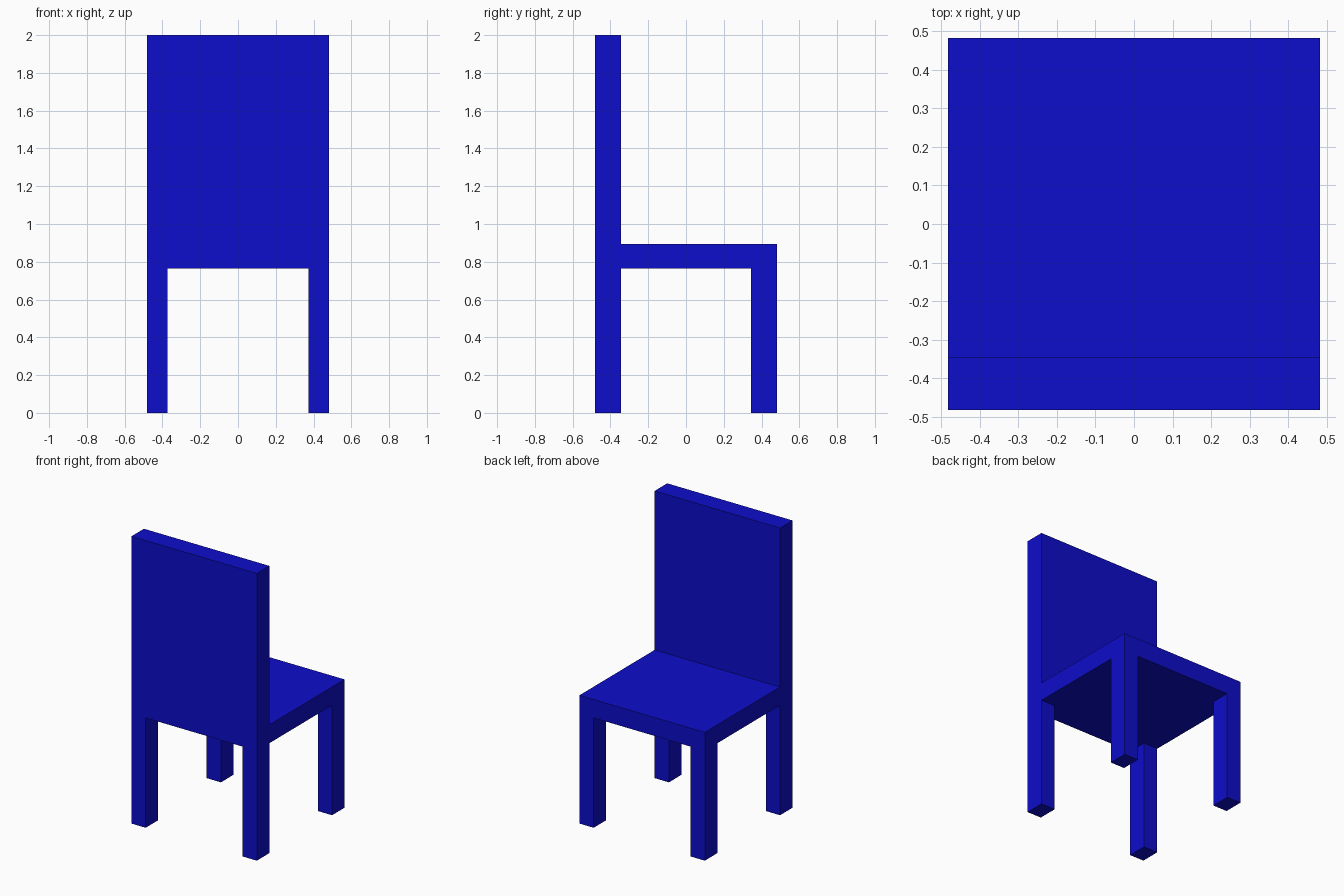
import bpy

if "Cube" in bpy.data.objects:
    bpy.data.objects.remove(bpy.data.objects["Cube"])

HALF = 0.483          # half width and half depth of the chair
LEG_X, LEG_Y = 0.11, 0.138
SEAT_BOTTOM, SEAT_TOP, HEIGHT = 0.765, 0.893, 2.0
BACK_FACE = -HALF + LEG_Y

blue = bpy.data.materials.new("blue_paint")
blue.diffuse_color = (0.004, 0.004, 0.6, 1)
blue.use_nodes = True
blue.node_tree.nodes["Principled BSDF"].inputs["Base Color"].default_value = blue.diffuse_color


def box(name, lo, hi):
    """Box spanning two opposite corners."""
    centre = [(a + b) / 2 for a, b in zip(lo, hi)]
    bpy.ops.mesh.primitive_cube_add(size=1, location=centre)
    obj = bpy.context.object
    obj.name = name
    obj.scale = [b - a for a, b in zip(lo, hi)]
    bpy.ops.object.transform_apply(location=False, rotation=False, scale=True)
    obj.data.materials.append(blue)
    return obj


# Seat slab, meeting the inner face of the backrest
box("seat", (-HALF, BACK_FACE, SEAT_BOTTOM), (HALF, HALF, SEAT_TOP))

# Solid backrest panel, rising from the underside of the seat
box("backrest", (-HALF, -HALF, SEAT_BOTTOM), (HALF, BACK_FACE, HEIGHT))

# Four corner legs, flush with the outer sides
for y_name, sy in (("backrest_side", -1), ("seat_side", 1)):
    for x_name, sx in (("left", -1), ("right", 1)):
        cx = sx * (HALF - LEG_X / 2)
        cy = sy * (HALF - LEG_Y / 2)
        box(f"{y_name}_{x_name}_leg",
            (cx - LEG_X / 2, cy - LEG_Y / 2, 0),
            (cx + LEG_X / 2, cy + LEG_Y / 2, SEAT_BOTTOM))
